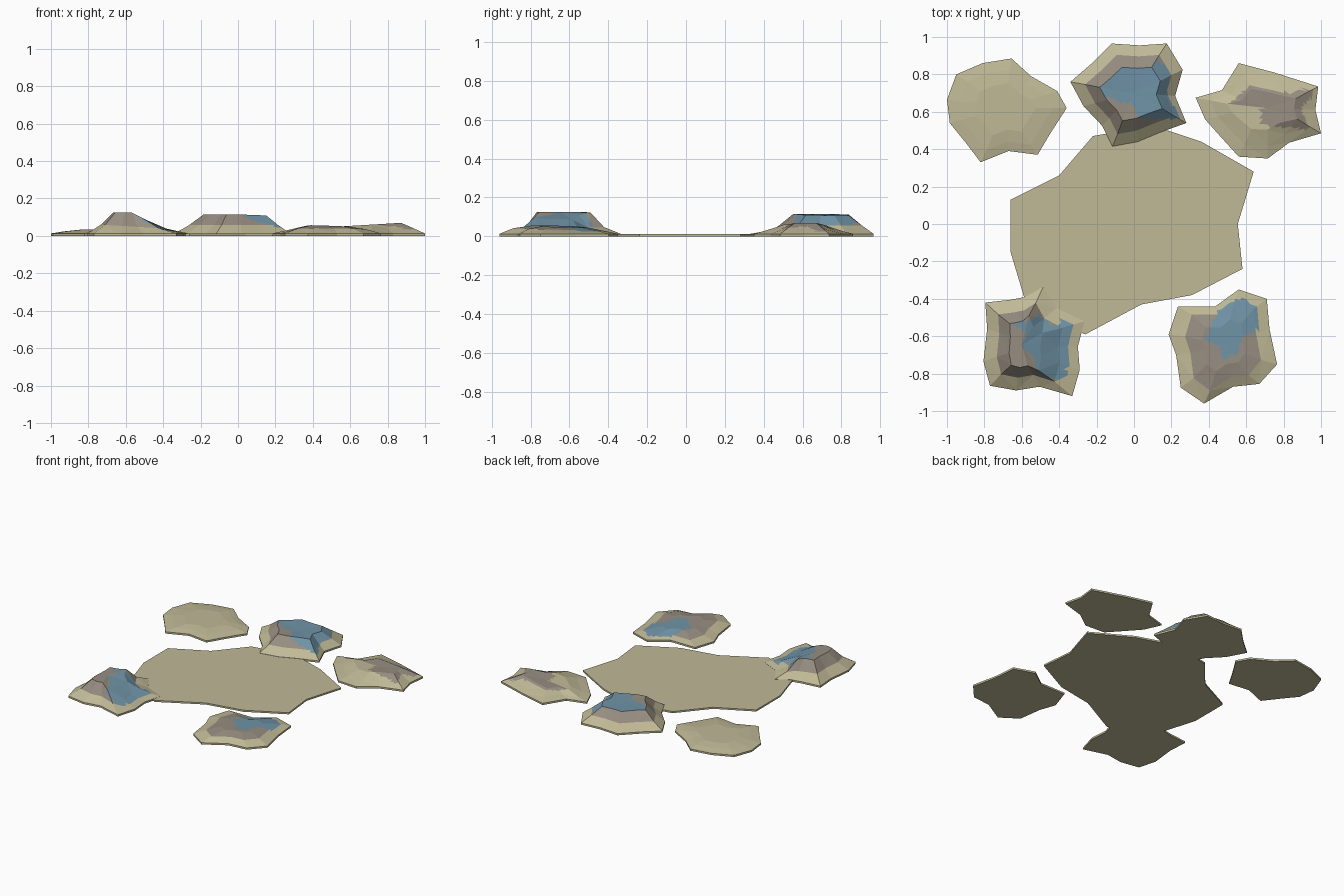
import bpy, bmesh
from mathutils import Vector
from mathutils.geometry import intersect_point_tri_2d

if "Cube" in bpy.data.objects:
    bpy.data.objects.remove(bpy.data.objects["Cube"])


def material(name, rgb):
    m = bpy.data.materials.new(name)
    m.diffuse_color = (*rgb, 1)
    m.use_nodes = True
    m.node_tree.nodes["Principled BSDF"].inputs["Base Color"].default_value = m.diffuse_color
    return m


SAND, ROCK, WATER = 0, 1, 2
MATS = [material("sand", (0.53, 0.49, 0.31)),
        material("grey_rock", (0.31, 0.27, 0.22)),
        material("water_blue", (0.16, 0.29, 0.38))]
RIM = 0.013


def inside(p, poly):
    hit = False
    for (ax, ay), (bx, by) in zip(poly, poly[1:] + poly[:1]):
        if (ay > p.y) != (by > p.y) and p.x < (bx - ax) * (p.y - ay) / (by - ay) + ax:
            hit = not hit
    return hit


def finish(bm, name):
    bmesh.ops.recalc_face_normals(bm, faces=bm.faces[:])
    me = bpy.data.meshes.new(name)
    bm.to_mesh(me)
    bm.free()
    for m in MATS:
        me.materials.append(m)
    bpy.context.collection.objects.link(bpy.data.objects.new(name, me))


def mound(name, outline, centre, peak, rings, bands, patch=None, patch_mat=WATER):
    """Stepped mound: rings are (scale x, scale y, z, slope x, slope y, z cap)."""
    bm = bmesh.new()
    cx, cy = centre
    loops = [[bm.verts.new((x, y, 0)) for x, y in outline],
             [bm.verts.new((x, y, RIM)) for x, y in outline]]
    for sx, sy, z, gx, gy, cap in rings:
        loop = []
        for x, y in outline:
            dx, dy = (x - cx) * sx, (y - cy) * sy
            loop.append(bm.verts.new((cx + dx, cy + dy, min(cap, z + gx * dx + gy * dy))))
        loops.append(loop)
    n = len(outline)
    bm.faces.new(loops[0])
    tops = []
    for k, (lo, hi) in enumerate(zip(loops, loops[1:])):
        for i in range(n):
            j = (i + 1) % n
            f = bm.faces.new((lo[i], lo[j], hi[j], hi[i]))
            if k:
                f.material_index = bands[k - 1]
                tops.append(f)
    # cap fan
    top = bm.verts.new((cx, cy, peak))
    for i in range(n):
        f = bm.faces.new((loops[-1][i], loops[-1][(i + 1) % n], top))
        f.material_index = bands[-1]
        tops.append(f)
    # ragged painted patch on finely divided facets
    if patch:
        bmesh.ops.triangulate(bm, faces=tops)
        edges = [e for e in bm.edges if max(v.co.z for v in e.verts) > RIM + 0.001]
        bmesh.ops.subdivide_edges(bm, edges=edges, cuts=3, use_grid_fill=True)
        for f in bm.faces:
            c = f.calc_center_median()
            if c.z > RIM and inside(c, patch):
                f.material_index = patch_mat
    finish(bm, name)


# Flat ground slab
slab = [(-.66, .13), (-.40, .26), (-.22, .47), (0, .51), (.18, .50), (.36, .44),
        (.64, .28), (.555, 0), (.58, -.24), (.31, -.38), (.04, -.43), (-.26, -.59),
        (-.45, -.52), (-.585, -.40), (-.66, -.15)]
bm = bmesh.new()
f = bm.faces.new([bm.verts.new((x, y, 0)) for x, y in slab])
ext = bmesh.ops.extrude_face_region(bm, geom=[f], use_keep_orig=True)
for v in ext["geom"]:
    if isinstance(v, bmesh.types.BMVert):
        v.co.z = 0.012
finish(bm, "ground_slab")

# Low sand mound
mound("low_sand_mound",
      [(-1, .665), (-.95, .8), (-.81, .86), (-.655, .885), (-.55, .79), (-.41, .71), (-.36, .62),
       (-.45, .48), (-.515, .37), (-.67, .39), (-.82, .33), (-.90, .435), (-.985, .54)],
      (-.69, .62), .033,
      [(.78, .78, .024, 0, 0, 1), (.5, .5, .033, 0, 0, 1)], [SAND, SAND, SAND])

# Tall plateau with pool
mound("back_plateau",
      [(-.34, .76), (-.23, .855), (-.12, .965), (.03, .955), (.175, .965), (.26, .825), (.22, .685),
       (.28, .54), (.14, .49), (.02, .44), (-.115, .415), (-.17, .525), (-.27, .63)],
      (0, .70), .108,
      [(.77, .77, .057, 0, 0, 1), (.54, .52, .112, -.03, -.02, .115)], [SAND, ROCK, ROCK],
      [(-.18, .73), (-.07, .84), (.08, .83), (.12, .89), (.19, .815), (.18, .69), (.25, .55),
       (.16, .56), (.03, .56), (-.01, .64), (-.13, .665)])

# Peak with water running down its right side
mound("front_left_peak",
      [(-.795, -.42), (-.66, -.405), (-.58, -.39), (-.485, -.335), (-.415, -.45), (-.265, -.52),
       (-.30, -.655), (-.29, -.78), (-.33, -.92), (-.505, -.87), (-.63, -.89), (-.77, -.865),
       (-.805, -.735), (-.785, -.56)],
      (-.60, -.645), .125,
      [(.65, .72, .052, -.06, 0, 1), (.33, .5, .14, -.5, 0, .125)], [SAND, ROCK, ROCK],
      [(-.655, -.535), (-.56, -.52), (-.505, -.485), (-.44, -.54), (-.315, -.51), (-.345, -.645),
       (-.365, -.85), (-.505, -.80), (-.54, -.71), (-.60, -.67), (-.57, -.58)])

# Broad rock with pool
mound("front_right_rock",
      [(.185, -.59), (.235, -.44), (.435, -.44), (.56, -.35), (.71, -.40), (.725, -.565),
       (.765, -.75), (.67, -.855), (.53, -.87), (.375, -.96), (.25, -.875), (.225, -.70)],
      (.48, -.645), .05,
      [(.7, .78, .034, 0, -.03, 1), (.4, .45, .051, -.03, -.03, 1)], [SAND, ROCK, ROCK],
      [(.45, -.46), (.58, -.39), (.665, -.45), (.665, -.565), (.58, -.60), (.55, -.69),
       (.47, -.725), (.46, -.655), (.38, -.62), (.41, -.54)])

# Sandy mound with exposed rock
mound("back_right_mound",
      [(.33, .675), (.47, .715), (.56, .86), (.75, .81), (.985, .735), (.97, .61), (1, .485),
       (.83, .435), (.715, .35), (.56, .36), (.46, .47), (.38, .56)],
      (.71, .62), .056,
      [(.8, .75, .032, .03, 0, 1), (.56, .43, .06, .06, 0, 1)], [SAND, SAND, SAND],
      [(.505, .64), (.62, .74), (.83, .70), (.985, .73), (.895, .62), (.93, .505), (.68, .53),
       (.68, .62)], ROCK)
